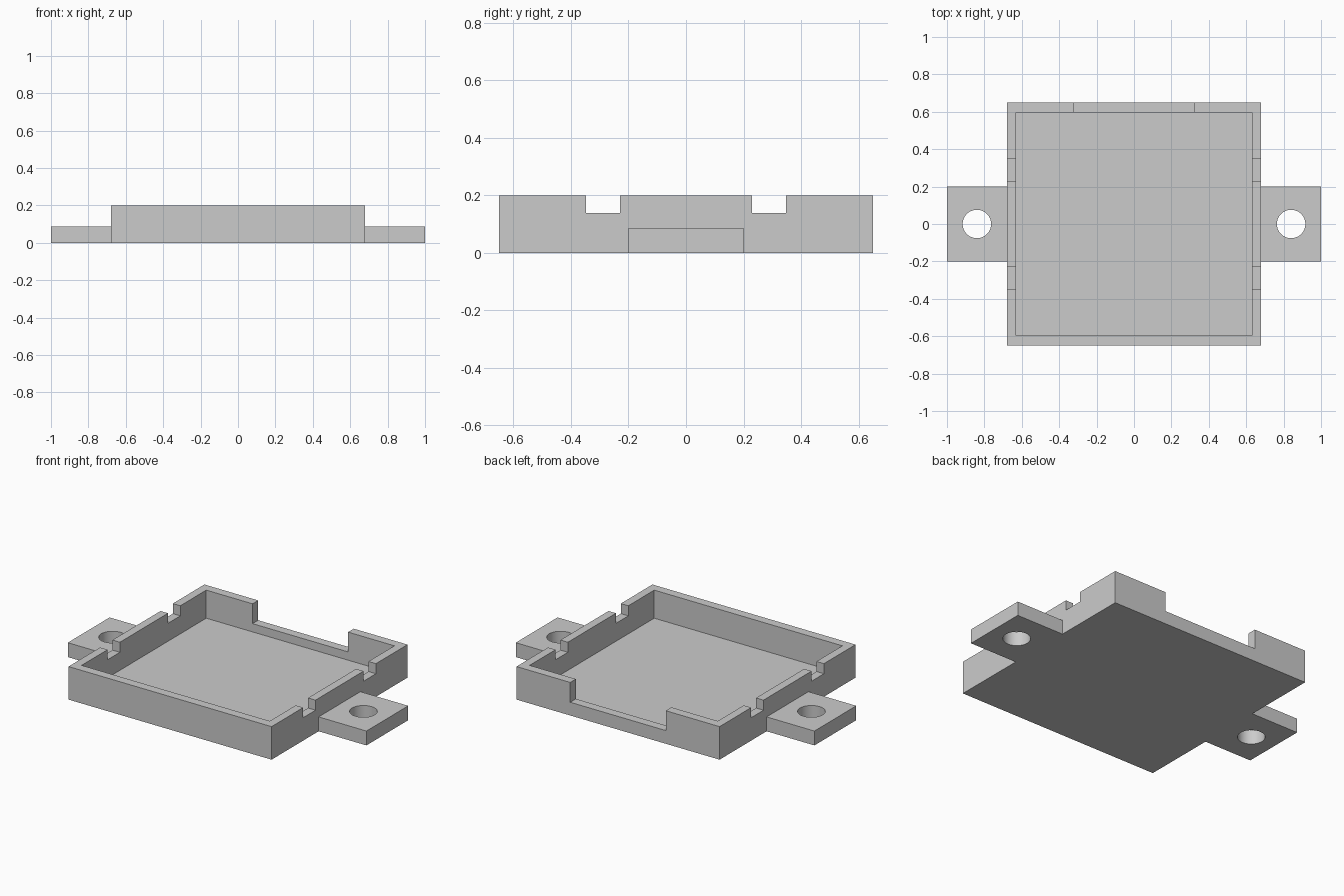
import bpy
import math

if "Cube" in bpy.data.objects:
    bpy.data.objects.remove(bpy.data.objects["Cube"], do_unlink=True)

HALF_X, HALF_Y, HEIGHT = 0.68, 0.65, 0.2
INNER_X, INNER_Y, FLOOR = 0.63, 0.596, 0.03
TAB_HEIGHT, HOLE_X, HOLE_RADIUS = 0.087, 0.84, 0.076
OVER = 0.3  # height that cutters reach to


def box(name, x0, x1, y0, y1, z0, z1):
    bpy.ops.mesh.primitive_cube_add(
        size=1, location=((x0 + x1) / 2, (y0 + y1) / 2, (z0 + z1) / 2))
    ob = bpy.context.object
    ob.name = name
    ob.scale = (x1 - x0, y1 - y0, z1 - z0)
    bpy.ops.object.transform_apply(location=True, rotation=False, scale=True)
    return ob


def combine(target, tool, operation):
    mod = target.modifiers.new(operation.title(), "BOOLEAN")
    mod.operation, mod.solver, mod.object = operation, "EXACT", tool
    bpy.ops.object.select_all(action="DESELECT")
    bpy.context.view_layer.objects.active = target
    target.select_set(True)
    bpy.ops.object.modifier_apply(modifier=mod.name)
    bpy.data.objects.remove(tool, do_unlink=True)


# Tray body with a mounting tab on each side
tray = box("tray", -HALF_X, HALF_X, -HALF_Y, HALF_Y, 0, HEIGHT)
combine(tray, box("mounting_tabs", -1, 1, -0.2, 0.2, 0, TAB_HEIGHT), "UNION")

# Open cavity
combine(tray, box("cavity", -INNER_X, INNER_X, -INNER_Y, INNER_Y, FLOOR, OVER),
        "DIFFERENCE")

# Wide opening in the back wall
combine(tray, box("back_opening", -0.32, 0.32, 0.5, 0.8, 0.08, OVER), "DIFFERENCE")

for side in (-1, 1):
    # Small notches through both side walls
    y0, y1 = sorted((side * 0.23, side * 0.348))
    combine(tray, box("side_notch", -0.8, 0.8, y0, y1, 0.139, OVER), "DIFFERENCE")
    # Screw hole in the tab
    bpy.ops.mesh.primitive_cylinder_add(
        vertices=64, radius=HOLE_RADIUS, depth=1, location=(side * HOLE_X, 0, 0))
    combine(tray, bpy.context.object, "DIFFERENCE")

# Plain grey finish
grey = bpy.data.materials.new("grey")
grey.use_nodes = True
colour = (0.6, 0.6, 0.6, 1)
grey.diffuse_color = colour
grey.node_tree.nodes["Principled BSDF"].inputs["Base Color"].default_value = colour
tray.data.materials.clear()
tray.data.materials.append(grey)
for face in tray.data.polygons:
    face.material_index = 0

bpy.ops.object.shade_smooth_by_angle(angle=math.radians(30))
